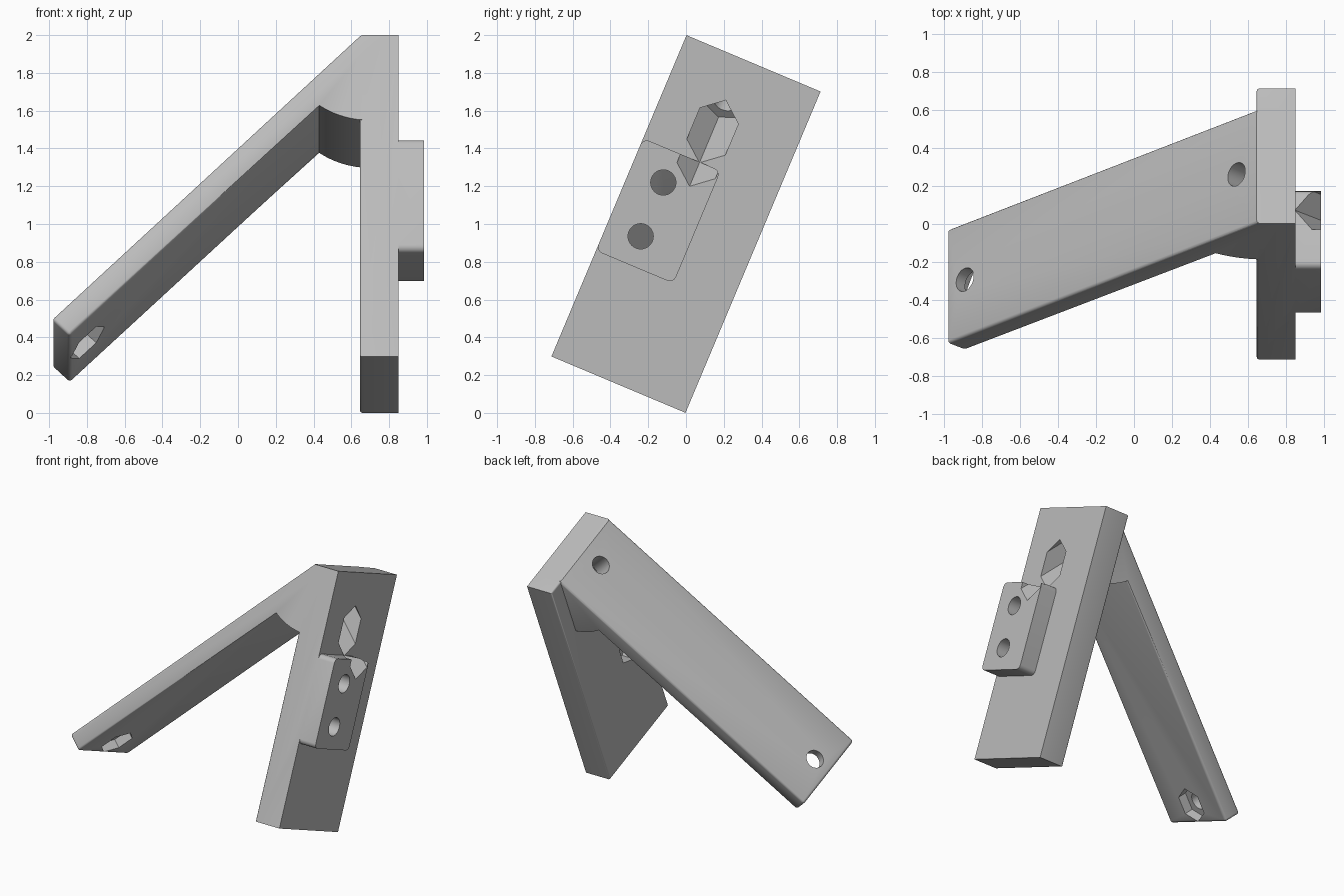
import bpy, bmesh, math
from mathutils import Vector, Matrix

if "Cube" in bpy.data.objects:
    bpy.data.objects.remove(bpy.data.objects["Cube"])

grey = bpy.data.materials.new("plain_grey")
grey.use_nodes = True
colour = (0.5, 0.5, 0.5, 1)
grey.diffuse_color = colour
grey.node_tree.nodes["Principled BSDF"].inputs["Base Color"].default_value = colour

HALF_W, HALF_L = 0.385, 0.9225      # half width and half length of the plate
FACE_IN, FACE_OUT = 0.645, 0.85     # the plate's two faces
ARM_V = -0.06                       # centre line of the arm


def loft(name, ring_a, ring_b, bevel_rule=None, width=0.015, segments=3):
    """Solid between two matching rings, with chosen edges rounded."""
    bm = bmesh.new()
    a = [bm.verts.new(p) for p in ring_a]
    b = [bm.verts.new(p) for p in ring_b]
    bm.faces.new(a)
    bm.faces.new(b[::-1])
    n = len(a)
    for i in range(n):
        j = (i + 1) % n
        bm.faces.new((a[i], b[i], b[j], a[j]))
    bmesh.ops.recalc_face_normals(bm, faces=bm.faces[:])
    if bevel_rule:
        edges = [e for e in bm.edges if bevel_rule(e.verts[0].co, e.verts[1].co)]
        bmesh.ops.bevel(bm, geom=edges, offset=width, segments=segments,
                        profile=0.5, affect='EDGES')
    mesh = bpy.data.meshes.new(name)
    bm.to_mesh(mesh)
    bm.free()
    mesh.materials.append(grey)
    obj = bpy.data.objects.new(name, mesh)
    bpy.context.collection.objects.link(obj)
    return obj


def box(name, lo, hi, rule, width, segments=3):
    corners = [(lo[1], lo[2]), (hi[1], lo[2]), (hi[1], hi[2]), (lo[1], hi[2])]
    return loft(name, [(lo[0], *c) for c in corners],
                [(hi[0], *c) for c in corners], rule, width, segments)


def rod(name, start, end, radius, sides):
    """Round or hexagonal cutter between two points."""
    start, end = Vector(start), Vector(end)
    side = Vector((0, 1, 0))
    up = (end - start).normalized().cross(side)
    ring = [radius * (math.cos(t) * up + math.sin(t) * side)
            for t in (math.tau * i / sides for i in range(sides))]
    obj = loft(name, [start + r for r in ring], [end + r for r in ring])
    obj.hide_render = True
    return obj


def combine(target, other, operation):
    mod = target.modifiers.new(other.name, 'BOOLEAN')
    mod.operation, mod.object, mod.solver = operation, other, 'EXACT'
    bpy.context.view_layer.objects.active = target
    bpy.ops.object.modifier_apply(modifier=mod.name)
    bpy.data.objects.remove(other)


# Upright plate, rounded around its inner face
plate = box("bracket", (FACE_IN, -HALF_W, -HALF_L), (FACE_OUT, HALF_W, HALF_L),
            lambda p, q: max(p.x, q.x) < FACE_IN + 0.01, 0.012)

# Sloping arm with a curved gusset under the joint
chord_a, chord_b = Vector((0.43, 0.52)), Vector((FACE_IN, 0.437))
along = chord_b - chord_a
normal = Vector((along.y, -along.x)).normalized()
gusset = [chord_a + along * s + normal * 0.058 * s * (1 - s)
          for s in (i / 10 for i in range(11))]
inside = FACE_OUT - 0.08
profile = [(FACE_IN, HALF_L), (-0.985, -0.7075), (-0.891, -0.8015)]
profile += [tuple(p) for p in gusset]
profile += [(inside, gusset[-1].y), (inside, HALF_L)]
arm = loft("arm", [(x, -HALF_W, z) for x, z in profile],
           [(x, 0.265, z) for x, z in profile],
           lambda p, q: (p.x + q.x) / 2 < 0.3, 0.018)

# Mounting block on the outer face, rounded corners
block = box("mounting_block", (FACE_OUT - 0.05, -HALF_W, -0.315), (0.985, 0.06, 0.33),
            lambda p, q: abs(p.x - q.x) > 0.1, 0.035, 4)

combine(plate, arm, 'UNION')
combine(plate, block, 'UNION')

# Joint bolt: round hole from the arm, hexagonal pocket through plate and block
combine(plate, rod("joint_hole", (0.34, ARM_V, 1.016), (0.69, ARM_V, 0.666), 0.065, 32), 'DIFFERENCE')
combine(plate, rod("joint_pocket", (0.678, ARM_V, 0.678), (1.2, ARM_V, 0.156), 0.127, 6), 'DIFFERENCE')

# Bolt at the arm's free end
combine(plate, rod("end_hole", (-1.0, ARM_V, -0.502), (-0.7, ARM_V, -0.802), 0.065, 32), 'DIFFERENCE')
combine(plate, rod("end_pocket", (-0.843, ARM_V, -0.659), (-0.7, ARM_V, -0.802), 0.127, 6), 'DIFFERENCE')

# Two holes through the block with nut pockets on the inner face
for z in (0.156, -0.153):
    combine(plate, rod("block_hole", (0.55, -0.196, z), (1.1, -0.196, z), 0.067, 32), 'DIFFERENCE')
    combine(plate, rod("nut_pocket", (0.55, -0.196, z), (0.745, -0.196, z), 0.127, 6), 'DIFFERENCE')

# Tilt the whole bracket onto its lower corner
plate.data.transform(Matrix.Translation((0, 0, 1)) @ Matrix.Rotation(math.radians(-22.8), 4, 'X'))
bpy.ops.object.select_all(action='DESELECT')
plate.select_set(True)
bpy.context.view_layer.objects.active = plate
bpy.ops.object.shade_smooth_by_angle(angle=math.radians(32))
